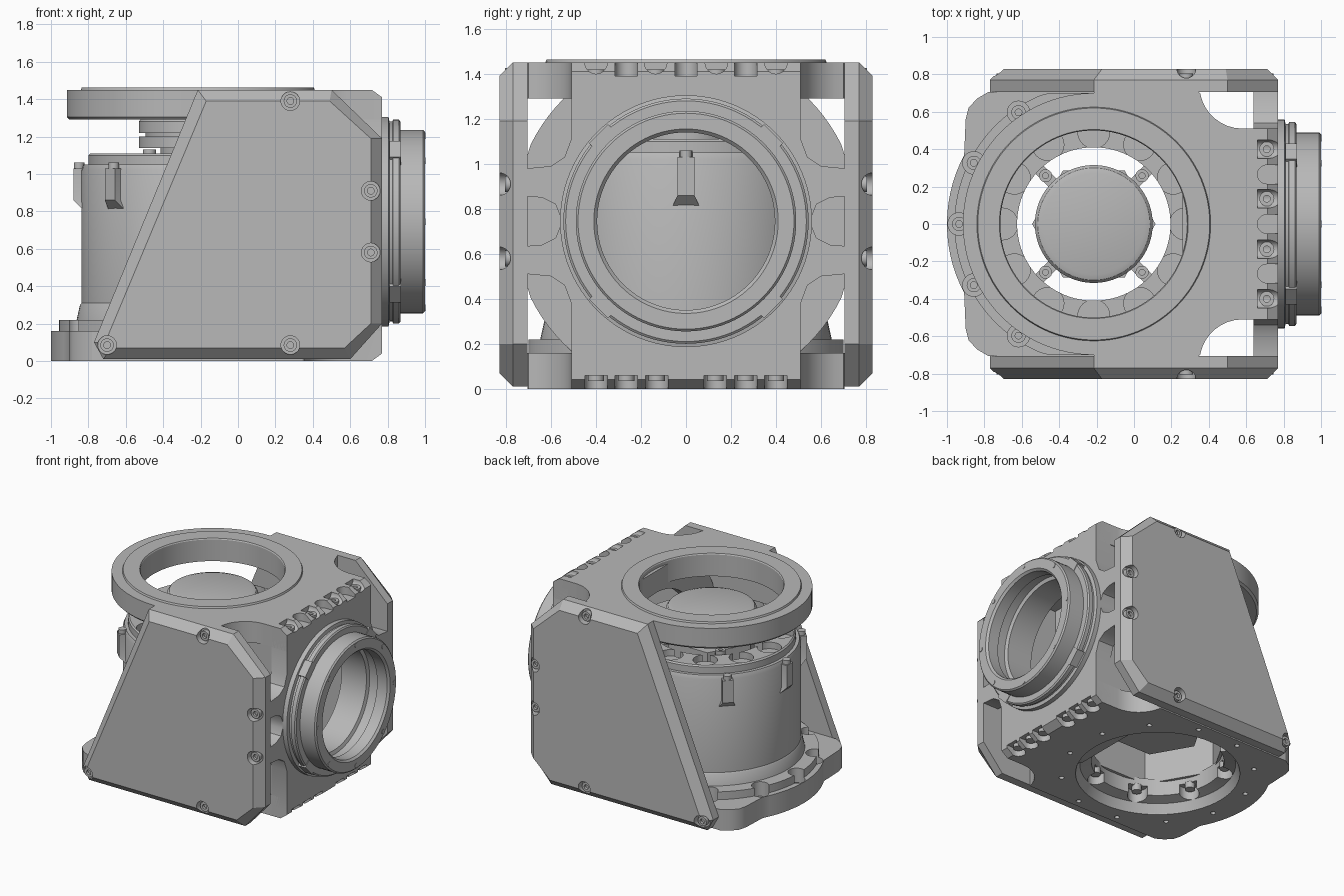
import bpy, bmesh
from math import sin, cos, pi, radians

cube = bpy.data.objects.get("Cube")
if cube:
    bpy.data.objects.remove(cube)

metal = bpy.data.materials.new("machined_grey")
metal.use_nodes = True
GREY = (0.48, 0.48, 0.48, 1)
metal.diffuse_color = GREY
metal.node_tree.nodes["Principled BSDF"].inputs["Base Color"].default_value = GREY

CX = -0.215      # axis of the upright drive
PZ = 0.745       # axis of the front port
parts = []


def place(axis, u, v, h):
    return {"x": (h, u, v), "y": (u, h, v), "z": (u, v, h)}[axis]


def loft(name, rings, axis, closed=False):
    """Skin a stack of (outline, height) rings; closed makes a hollow ring."""
    bm = bmesh.new()
    loops = [[bm.verts.new(place(axis, u, v, h)) for u, v in pts] for pts, h in rings]
    pairs = list(zip(loops, loops[1:]))
    if closed:
        pairs.append((loops[-1], loops[0]))
    else:
        bm.faces.new(loops[0])
        bm.faces.new(loops[-1])
    for a, b in pairs:
        n = len(a)
        for i in range(n):
            j = (i + 1) % n
            bm.faces.new((a[i], a[j], b[j], b[i]))
    bmesh.ops.recalc_face_normals(bm, faces=bm.faces)
    me = bpy.data.meshes.new(name)
    bm.to_mesh(me)
    bm.free()
    me.materials.append(metal)
    ob = bpy.data.objects.new(name, me)
    bpy.context.scene.collection.objects.link(ob)
    parts.append(ob)
    return ob


def prism(name, pts, axis, a, b):
    return loft(name, [(pts, a), (pts, b)], axis)


def circle(u, v, r, n=32):
    return [(u + r * cos(2 * pi * i / n), v + r * sin(2 * pi * i / n)) for i in range(n)]


def cyl(name, u, v, r, axis, a, b, n=32):
    return prism(name, circle(u, v, r, n), axis, a, b)


def lathe(name, u, v, profile, axis, closed=True, n=96):
    return loft(name, [(circle(u, v, r, n), h) for r, h in profile], axis, closed)


def rect(u0, u1, v0, v1):
    return [(u0, v0), (u1, v0), (u1, v1), (u0, v1)]


def cut(ob, cutters):
    for c in cutters:
        m = ob.modifiers.new("cut", "BOOLEAN")
        m.operation, m.solver, m.object = "DIFFERENCE", "EXACT", c
    bpy.context.view_layer.update()
    dg = bpy.context.evaluated_depsgraph_get()
    me = bpy.data.meshes.new_from_object(ob.evaluated_get(dg))
    ob.modifiers.clear()
    ob.data = me
    for c in cutters:
        parts.remove(c)
        bpy.data.objects.remove(c)


def polar(r, deg):
    return CX + r * cos(radians(deg)), r * sin(radians(deg))


def mirrored(half):
    return half + [(x, -y) for x, y in reversed(half) if abs(y) > 1e-6]


# Shared plan outline: straight sides, hollow corner fillets, narrow front
fillet = [(0.58 + 0.23 * cos(radians(a)), min(0.705, 0.74 + 0.23 * sin(radians(a))))
          for a in range(190, 271, 10)]
front_plan = [(0.345, 0.705)] + fillet + [(0.77, 0.51)]

# Upper plate and turntable ring
pockets = [prism("cutter", [(0.7, 1.461), (0.8, 1.461), (0.8, 1.388)], "y", -0.8, 0.8)]
for y in (-0.265, 0, 0.265):
    pockets.append(cyl("cutter", 0.71, y, 0.05, "z", 1.39, 1.5))
    pockets.append(prism("cutter", rect(0.71, 0.8, y - 0.05, y + 0.05), "z", 1.39, 1.5))
for y in (-0.4, -0.135, 0.135, 0.4):
    pockets.append(cyl("cutter", y, 1.45, 0.05, "x", 0.66, 0.8))
top_plate = prism("top_plate", mirrored([(CX, 0.705)] + front_plan), "z", 1.29, 1.45)
cut(top_plate, pockets + [cyl("cutter", CX, 0, 0.6, "z", 1.2, 1.5, 64)])
for y in (-0.4, -0.135, 0.135, 0.4):
    lathe("top_edge_bolt", 0.71, y, [(0.04, 1.39), (0.04, 1.42), (0.018, 1.42), (0.018, 1.39)], "z", n=20)
lathe("turntable_ring", CX, 0, [(0.5, 1.29), (0.685, 1.29), (0.7, 1.305), (0.7, 1.45), (0.625, 1.45),
                                (0.62, 1.463), (0.505, 1.463), (0.5, 1.455)], "z")

# Base plate with scalloped rear rim
rim = [polar(0.785, a) for a in range(180, 150, -4)]
corner = [(-0.9, 0.56), (-0.885, 0.62), (-0.84, 0.67), (-0.78, 0.705)]
base = prism("base_plate", mirrored(rim + corner + front_plan), "z", 0, 0.16)
flange_plan = [(x, max(-0.7, min(0.7, y))) for x, y in circle(CX, 0, 0.745, 96)]
flange = prism("base_flange", flange_plan, "z", 0.155, 0.22)
bolt_angles = (180, 153, 207, 124, 236)
bores = lambda: [cyl("cutter", *polar(0.72, a), 0.06, "z", 0.08, 0.4) for a in bolt_angles]
edge = [prism("cutter", [(0.7, -0.011), (0.8, -0.011), (0.8, 0.062)], "y", -0.8, 0.8)]
for y in (-0.4, -0.265, -0.13, 0.13, 0.265, 0.4):
    edge.append(cyl("cutter", 0.71, y, 0.05, "z", -0.1, 0.065))
    edge.append(prism("cutter", rect(0.71, 0.8, y - 0.05, y + 0.05), "z", -0.1, 0.065))
holes = [cyl("cutter", *polar(0.67, a), 0.018, "z", -0.05, 0.04, 16) for a in range(15, 360, 30)]
cut(base, edge + bores() + holes + [cyl("cutter", CX, 0, 0.57, "z", -0.1, 0.3, 64)])
cut(flange, bores() + [cyl("cutter", CX, 0, 0.56, "z", 0.1, 0.3, 64)])
for a in bolt_angles:
    lathe("base_bolt", *polar(0.72, a), [(0.038, 0.07), (0.038, 0.12), (0.018, 0.12), (0.018, 0.09)], "z", n=20)
for y in (-0.4, -0.265, -0.13, 0.13, 0.265, 0.4):
    cyl("base_edge_bolt", 0.71, y, 0.036, "z", 0.035, 0.07, 20)

# Front wall with paired ears, and round web behind it
half = [(0.51, 0.06), (0.51, 0.38), (0.54, 0.46), (0.6, 0.5), (0.705, 0.51), (0.705, 0.635), (0.64, 0.64),
        (0.58, 0.67), (0.56, 0.72)]
half += [(y, 2 * PZ - z) for y, z in reversed(half[1:])] + [(0.51, 1.385)]
outline = half + [(-y, z) for y, z in reversed(half)]
wall = prism("front_wall", outline, "x", 0.64, 0.77)
cut(wall, [cyl("cutter", 0, PZ, 0.44, "x", 0.5, 0.9, 64)])
web_plan = [(max(-0.705, min(0.705, y)), max(0.02, min(1.43, z))) for y, z in circle(0, PZ, 0.77, 96)]
web = prism("round_web", web_plan, "x", 0.26, 0.335)
cut(web, [cyl("cutter", 0, PZ, 0.52, "x", 0.2, 0.9, 64)])
for s in (-1, 1):
    prism("port_side_wall", rect(s * 0.505, s * 0.45, 0.1, 1.35), "x", 0.335, 0.7)

# Front port
lathe("port_collar", 0, PZ, [(0.42, 0.6), (0.56, 0.76), (0.56, 0.805), (0.535, 0.81), (0.535, 0.825), (0.545, 0.83),
                             (0.545, 0.86), (0.535, 0.868), (0.49, 0.868), (0.49, 0.99), (0.48, 1.0), (0.41, 1.0),
                             (0.395, 0.985), (0.395, 0.9), (0.42, 0.89), (0.42, 0.82), (0.395, 0.81), (0.395, 0.6)], "x")
for i in range(8):
    a = i * pi / 4
    cyl("port_screw", 0.46 * cos(a), PZ + 0.46 * sin(a), 0.018, "x", 0.98, 1.003, 16)
for i in range(4):
    a = pi / 4 + i * pi / 2
    c, s = cos(a), sin(a)
    tab = [(r * c - t * s, PZ + r * s + t * c) for r, t in rect(0.49, 0.55, -0.06, 0.06)]
    prism("port_clip", tab, "x", 0.81, 0.872)

# Chamfered side covers with recessed screws
outer = [(-0.77, 0.1), (-0.215, 1.45), (0.5, 1.45), (0.77, 1.19), (0.77, 0.2), (0.6, 0.01), (-0.72, 0.01)]
inner = [(-0.71, 0.1), (-0.17, 1.39), (0.49, 1.39), (0.71, 1.19), (0.71, 0.2), (0.57, 0.07), (-0.68, 0.07)]
screws = [(0.28, 1.39), (0.71, 0.91), (0.71, 0.58), (0.28, 0.085), (-0.7, 0.085)]
for s in (-1, 1):
    side = "right" if s < 0 else "left"
    cover = loft("side_cover_" + side, [(outer, s * 0.705), (outer, s * 0.77), (inner, s * 0.83)], "y")
    cut(cover, [cyl("cutter", x, z, 0.05, "y", s * 0.775, s * 0.9) for x, z in screws])
    for x, z in screws:
        lathe("cover_screw", x, z, [(0.036, s * 0.77), (0.036, s * 0.805), (0.018, s * 0.805),
                                    (0.018, s * 0.785)], "y", n=20)

# Drive housing: hollow shell with stepped top deck
shell = lathe("drive_housing", CX, 0, [(0.57, 0.005), (0.58, 0.21), (0.65, 0.21), (0.63, 0.3), (0.622, 0.31),
                                       (0.622, 1.02), (0.61, 1.05), (0.585, 1.05), (0.585, 1.1),
                                       (0.575, 1.11), (0.41, 1.11), (0.41, 1.03), (0.53, 1.03), (0.53, 0.22),
                                       (0.46, 0.22), (0.46, 0.09), (0.54, 0.07)], "z")
niches = [22.5 + 45 * i for i in range(8)]
cut(shell, [cyl("cutter", *polar(0.49, a), 0.085, "z", 1.06, 1.2) for a in range(0, 360, 30)]
    + [cyl("cutter", *polar(0.47, a), 0.07, "z", 0.0, 0.16) for a in niches])
for a in niches:
    cyl("inner_bolt", *polar(0.485, a), 0.035, "z", 0.12, 0.17, 16)


def lug_plan(deg, reach, width):
    c, s = cos(radians(deg)), sin(radians(deg))
    return [(CX + r * c - t * s, r * s + t * c) for r, t in rect(0.58, reach, -width, width)]


for deg in range(0, 360, 45):
    loft("housing_lug", [(lug_plan(deg, 0.615, 0.06), 0.81), (lug_plan(deg, 0.665, 0.038), 0.86),
                         (lug_plan(deg, 0.665, 0.038), 1.03)], "z")
    cyl("lug_screw", *polar(0.635, deg), 0.028, "z", 1.02, 1.06, 16)

# Hexagonal liner and core, cap and its screws
lathe("hexagonal_liner", CX, 0, [(0.525, 0.2), (0.525, 1.04), (0.5, 1.04), (0.5, 0.2)], "z", n=6)
prism("core", circle(CX, 0, 0.33, 6), "z", 0.34, 1.09)
lathe("core_cap", CX, 0, [(0.2, 1.08), (0.2, 1.14), (0.315, 1.14), (0.315, 1.2), (0.28, 1.2), (0.28, 1.22),
                          (0.315, 1.22), (0.315, 1.28), (0.3, 1.3), (0.27, 1.31)], "z", closed=False)
for deg in range(45, 360, 90):
    lathe("cap_screw", *polar(0.365, deg), [(0.035, 1.06), (0.035, 1.13), (0.016, 1.13), (0.016, 1.1)], "z", n=20)
    c, s = cos(radians(deg)), sin(radians(deg))
    spoke = [(CX + r * c - t * s, r * s + t * c) for r, t in rect(0.25, 0.45, -0.03, 0.03)]
    prism("cap_spoke", spoke, "z", 1.04, 1.08)

# Smooth round surfaces, keep machined edges crisp
bpy.ops.object.select_all(action="DESELECT")
for ob in parts:
    ob.select_set(True)
bpy.context.view_layer.objects.active = parts[0]
bpy.ops.object.shade_smooth_by_angle(angle=radians(30))
